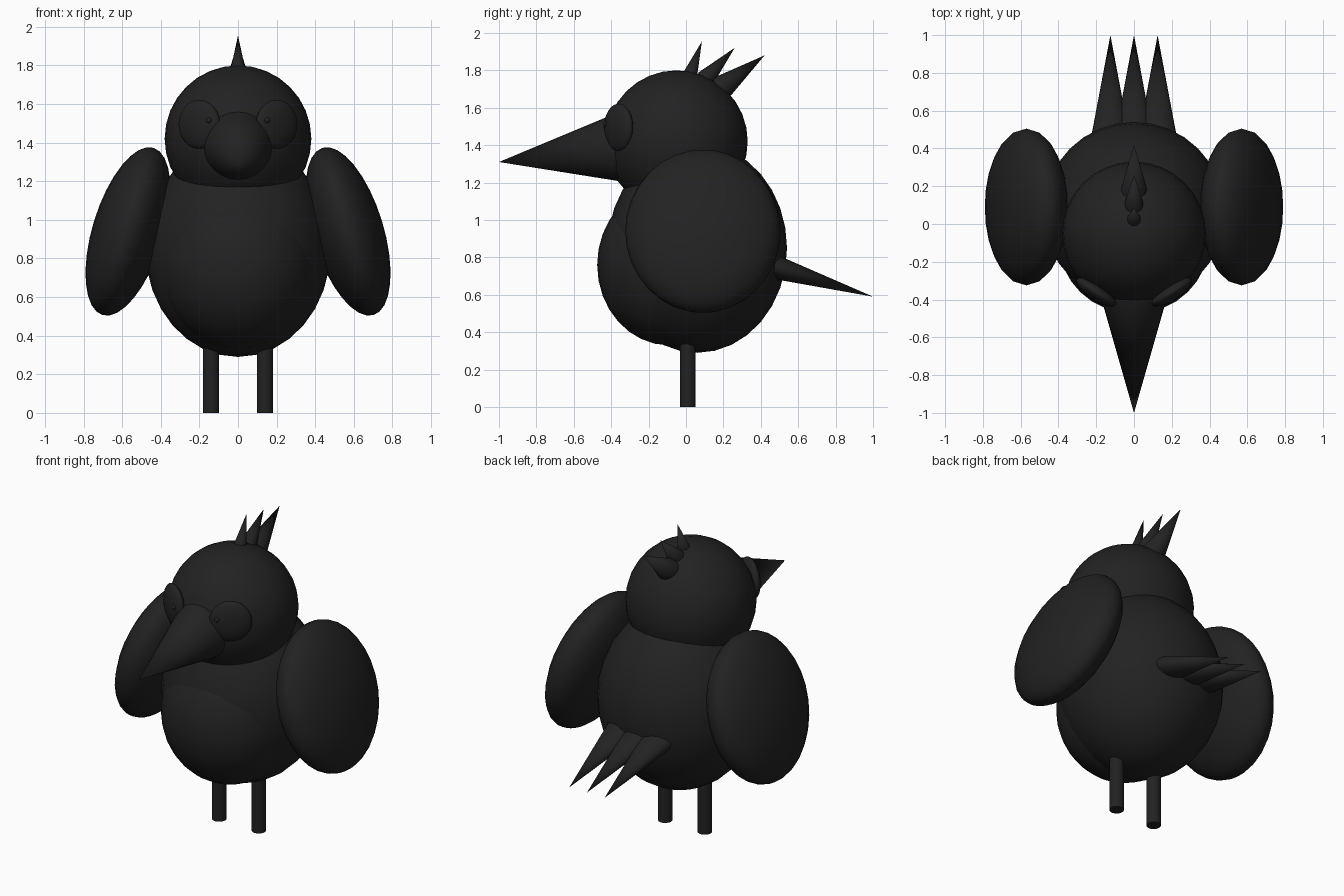
import bpy
from math import radians
from mathutils import Vector

cube = bpy.data.objects.get("Cube")
if cube:
    bpy.data.objects.remove(cube)

# One dark colour for the whole bird
black = bpy.data.materials.new("soft black")
black.use_nodes = True
COLOR = (0.016, 0.016, 0.016, 1)
black.diffuse_color = COLOR
black.node_tree.nodes["Principled BSDF"].inputs["Base Color"].default_value = COLOR


def finish(name, smooth=True):
    ob = bpy.context.object
    ob.name = name
    ob.data.materials.append(black)
    if smooth:
        bpy.ops.object.shade_smooth_by_angle(angle=radians(40))
    return ob


def ellipsoid(name, center, radii, rotation=(0, 0, 0), segments=32, rings=16):
    bpy.ops.mesh.primitive_uv_sphere_add(segments=segments, ring_count=rings, radius=1,
                                         location=center, rotation=rotation)
    bpy.context.object.scale = radii
    return finish(name)


def spike(name, base, tip, radius, flatten=1.0, sides=24):
    base, tip = Vector(base), Vector(tip)
    axis = tip - base
    bpy.ops.mesh.primitive_cone_add(vertices=sides, radius1=radius, radius2=0,
                                    depth=axis.length, location=(base + tip) / 2)
    ob = bpy.context.object
    # Every spike lies in a plane of constant x, so a turn about x aims it
    ob.rotation_euler = (Vector((axis.z, axis.y)).angle_signed(Vector((1, 0))) * -1, 0, 0)
    direction = ob.rotation_euler.to_matrix() @ Vector((0, 0, 1))
    if direction.dot(axis) < axis.length * 0.99:
        ob.rotation_euler.x *= -1
    ob.scale.y = flatten
    return finish(name)


# Body, belly and head
ellipsoid("body", (0, 0.06, 0.85), (0.48, 0.48, 0.56))
ellipsoid("belly", (0, -0.09, 0.76), (0.40, 0.385, 0.43))
ellipsoid("head", (0, -0.05, 1.42), (0.38, 0.38, 0.38))

# Beak
spike("beak", (0, -0.37, 1.385), (0, -1.0, 1.31), 0.18)

# Paired parts
for side, s in (("left", 1), ("right", -1)):
    ellipsoid(side + "_wing", (0.57 * s, 0.09, 0.94), (0.184, 0.415, 0.453),
              (0, radians(-17 * s), 0), 24, 16)
    ellipsoid(side + "_eye", (0.2 * s, -0.36, 1.495), (0.125, 0.045, 0.127),
              (0, 0, radians(33 * s)), 24, 12)
    ellipsoid(side + "_pupil", (0.15 * s, -0.425, 1.515), (0.016, 0.016, 0.016),
              (0, 0, 0), 12, 8)
    bpy.ops.mesh.primitive_cylinder_add(vertices=24, radius=0.042, depth=0.35,
                                        location=(0.14 * s, 0.01, 0.175))
    finish(side + "_leg")

# Crest feathers, growing toward the back
spike("front_crest_feather", (0, 0.02, 1.77), (0, 0.085, 1.955), 0.04)
spike("middle_crest_feather", (0, 0.10, 1.75), (0, 0.26, 1.92), 0.052)
spike("back_crest_feather", (0, 0.18, 1.70), (0, 0.42, 1.88), 0.07)

# Flattened tail feathers
for name, x in (("left", 0.125), ("middle", 0), ("right", -0.125)):
    spike(name + "_tail_feather", (x, 0.47, 0.75), (x, 1.0, 0.59), 0.1, 0.65)
